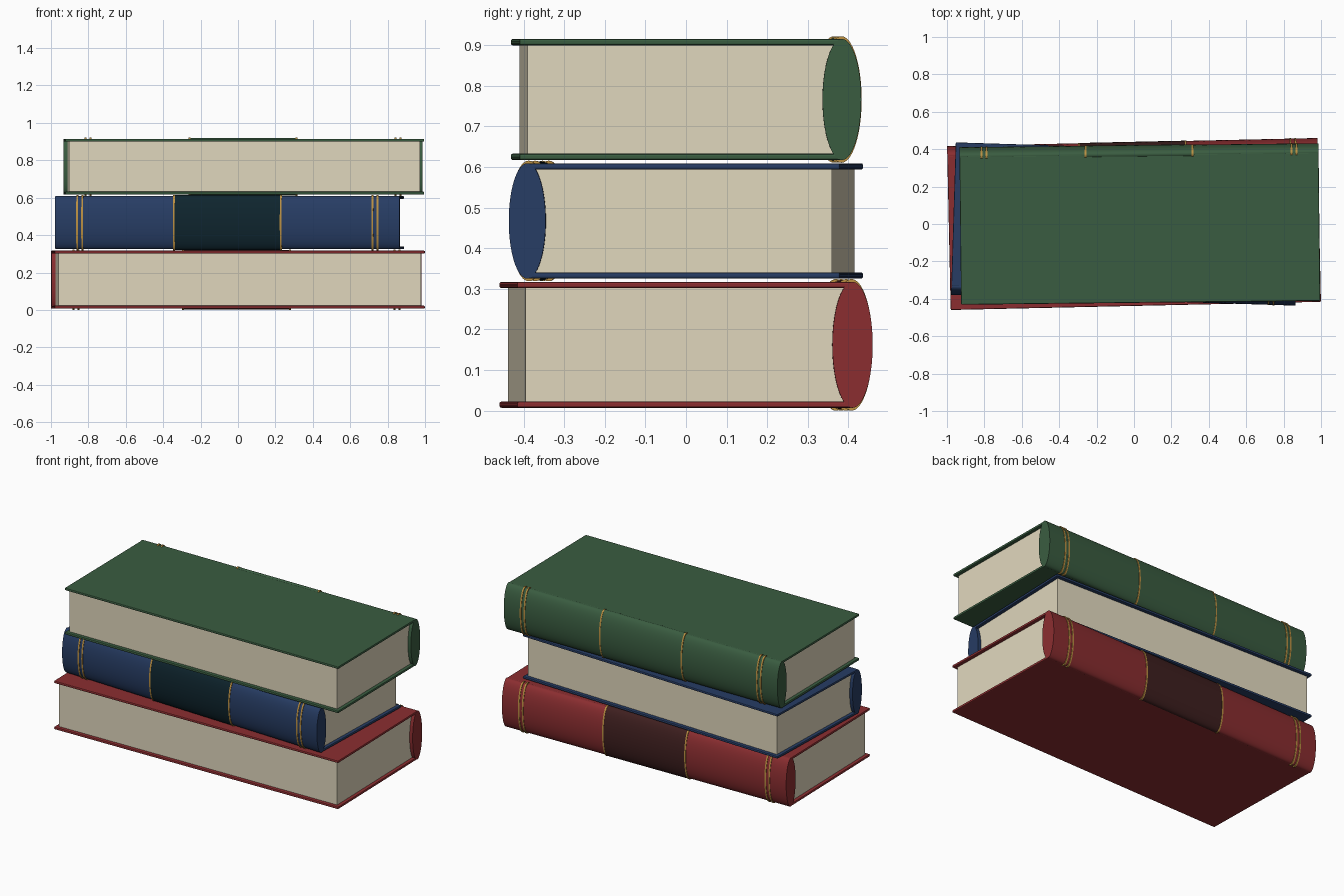
import bpy, bmesh, math
from mathutils import Matrix

if "Cube" in bpy.data.objects:
    bpy.data.objects.remove(bpy.data.objects["Cube"])


def mat(name, rgb):
    m = bpy.data.materials.new(name)
    m.diffuse_color = (*rgb, 1)
    m.use_nodes = True
    m.node_tree.nodes["Principled BSDF"].inputs["Base Color"].default_value = m.diffuse_color
    return m


red = mat("red cloth", (0.26, 0.027, 0.03))
blue = mat("blue cloth", (0.02, 0.046, 0.127))
green = mat("green cloth", (0.042, 0.108, 0.052))
cream = mat("cream paper", (0.75, 0.68, 0.51))
gold = mat("gold foil", (0.50, 0.28, 0.055))
maroon = mat("dark maroon label", (0.05, 0.014, 0.014))
teal = mat("dark teal label", (0.0045, 0.018, 0.027))


def finish(name, bm, material, frame):
    me = bpy.data.meshes.new(name)
    bm.to_mesh(me)
    bm.free()
    me.materials.append(material)
    ob = bpy.data.objects.new(name, me)
    bpy.context.collection.objects.link(ob)
    ob.matrix_world = frame
    return ob


def box(name, lo, hi, material, frame, bevel=0):
    bm = bmesh.new()
    size = [b - a for a, b in zip(lo, hi)]
    mid = [(a + b) / 2 for a, b in zip(lo, hi)]
    bmesh.ops.create_cube(bm, size=1, matrix=Matrix.Translation(mid) @ Matrix.Diagonal((*size, 1)))
    ob = finish(name, bm, material, frame)
    if bevel:
        mod = ob.modifiers.new("rounded edge", "BEVEL")
        mod.width, mod.segments = bevel, 2
    return ob


def oval_rod(name, x, width, y, ry, rz, material, frame):
    """Elliptical cylinder lying along x, centred at (x, y, 0)."""
    bm = bmesh.new()
    bmesh.ops.create_cone(bm, cap_ends=True, segments=64, radius1=1, radius2=1, depth=1)
    turn = Matrix.Rotation(math.pi / 2, 4, "Y")
    bmesh.ops.transform(bm, verts=bm.verts, matrix=Matrix.Translation((x, y, 0))
                        @ Matrix.Diagonal((width, ry, rz, 1)) @ turn)
    for f in bm.faces:
        f.smooth = len(f.verts) == 4
    for e in bm.edges:
        e.smooth = all(len(f.verts) == 4 for f in e.link_faces)
    return finish(name, bm, material, frame)


def book(name, cx, z, angle, hl, hd, rz, cloth, label):
    """Book with spine at local +y; hl, hd, rz are half length, depth, height."""
    frame = Matrix.Translation((cx, 0, z)) @ Matrix.Rotation(angle, 4, "Z")
    ry, t = rz * 0.32, 0.0155
    ys = hd - ry
    # page block and two cover boards
    box(name + "_pages", (-hl + .021, -hd + .021, -rz + t * .8),
        (hl - .021, ys, rz - t * .8), cream, frame)
    box(name + "_lower_cover", (-hl, -hd, -rz), (hl, ys, -rz + t), cloth, frame, .005)
    box(name + "_upper_cover", (-hl, -hd, rz - t), (hl, ys, rz), cloth, frame, .005)
    # rounded spine with title panel
    oval_rod(name + "_spine", 0, 2 * hl, ys, ry, rz, cloth, frame)
    oval_rod(name + "_spine_label", 0, .572, ys, ry * 1.03, rz * 1.03, label, frame)
    # gold bands: panel edges and a pair near each end
    for side in (-1, 1):
        for i, x in enumerate((.286, hl - .145, hl - .118)):
            oval_rod(f"{name}_gold_band_{'left' if side < 0 else 'right'}_{i}", side * x, .01,
                     ys, ry * 1.045, rz * 1.045, gold, frame)


book("bottom_book", 0, .162, .022, .99, .438, .155, red, maroon)
book("middle_book", -.045, .467, math.pi - .031, .921, .408, .142, blue, teal)
book("top_book", .031, .766, .011, .96, .421, .149, green, green)
